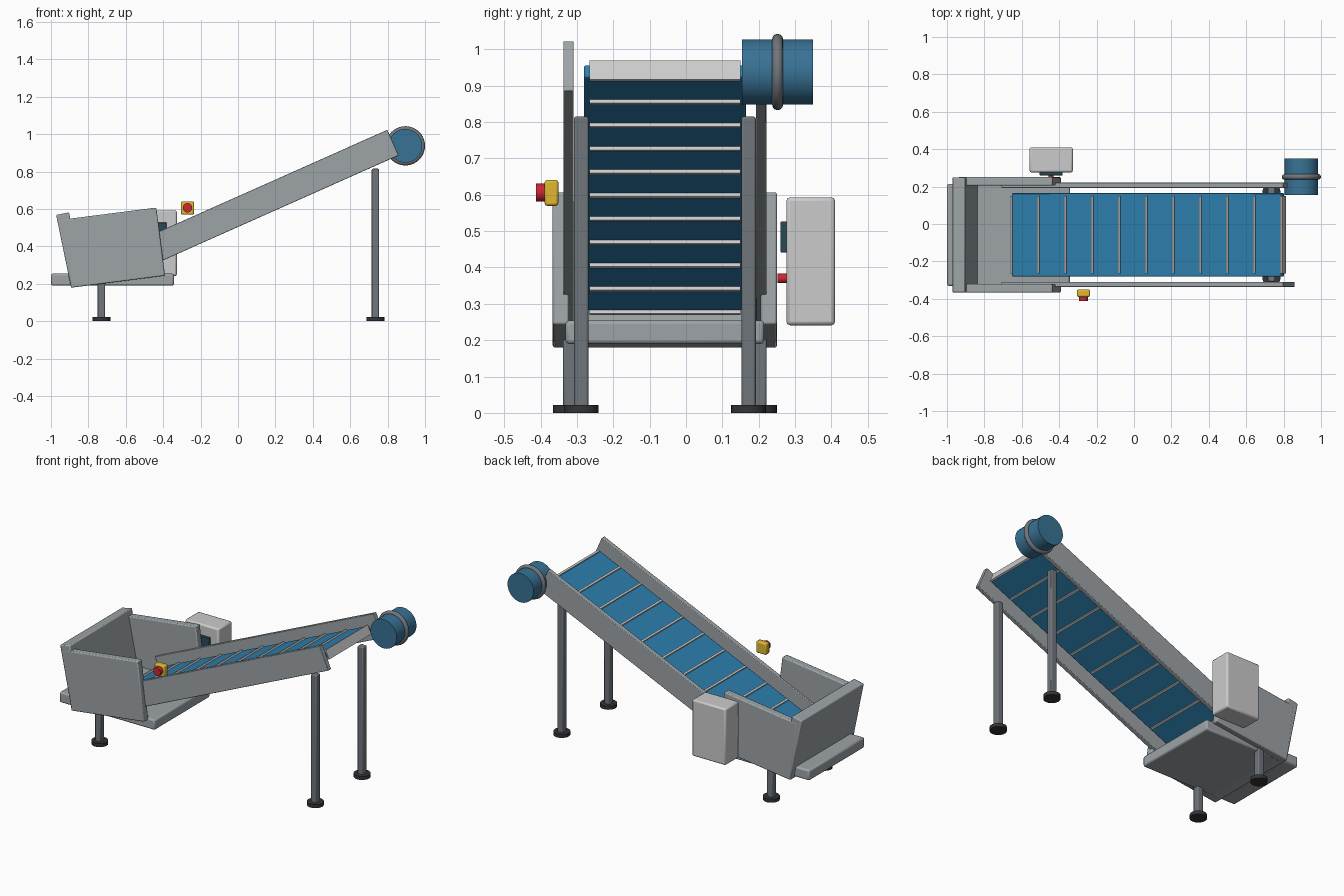
import bpy
from math import radians, cos, sin, pi
from mathutils import Vector

if "Cube" in bpy.data.objects:
    bpy.data.objects.remove(bpy.data.objects["Cube"])

MID = -0.058              # y of the conveyor's centre plane
TILT = radians(24)        # conveyor incline
CENTRE = Vector((0.075, MID, 0.619))


def material(name, r, g, b):
    m = bpy.data.materials.new(name)
    m.diffuse_color = (r, g, b, 1)
    m.use_nodes = True
    m.node_tree.nodes["Principled BSDF"].inputs["Base Color"].default_value = m.diffuse_color
    return m


BLUE = material("belt_blue", 0.025, 0.21, 0.42)
MOTOR = material("motor_blue", 0.04, 0.17, 0.30)
STEEL = material("steel", 0.34, 0.37, 0.39)
DARK_STEEL = material("dark_steel", 0.16, 0.18, 0.20)
RUBBER = material("rubber", 0.035, 0.035, 0.04)
PALE = material("pale_grey", 0.62, 0.62, 0.61)
SCREEN = material("screen", 0.02, 0.07, 0.09)
RED = material("red", 0.6, 0.02, 0.03)
YELLOW = material("yellow", 0.75, 0.48, 0.03)


def box(name, loc, size, mat, tilt=0.0, bevel=0.0):
    bpy.ops.mesh.primitive_cube_add(size=1, location=loc)
    o = bpy.context.object
    o.name = name
    o.scale = size
    bpy.ops.object.transform_apply(location=False, rotation=False, scale=True)
    o.rotation_euler.y = tilt
    o.data.materials.append(mat)
    if bevel:
        b = o.modifiers.new("bevel", 'BEVEL')
        b.width = bevel
        b.segments = 2
        bpy.ops.object.shade_smooth_by_angle(angle=radians(30))
    return o


def cylinder(name, loc, r, depth, mat, along_y=False, sides=32):
    bpy.ops.mesh.primitive_cylinder_add(
        vertices=sides, radius=r, depth=depth, location=loc,
        rotation=(pi / 2 if along_y else 0, 0, 0))
    o = bpy.context.object
    o.name = name
    o.data.materials.append(mat)
    bpy.ops.object.shade_smooth_by_angle(angle=radians(35))
    return o


# Inclined belt with cross slats
box("belt", CENTRE, (1.58, 0.445, 0.037), BLUE, -TILT, 0.005)
for i in range(11):
    d = (i - 5) * 0.158
    loc = CENTRE + Vector((d * cos(TILT), 0, d * sin(TILT)))
    box(f"belt_slat_{i + 1}", loc, (0.012, 0.415, 0.058), PALE, -TILT)

# Mirrored pairs: rails, hopper sides, legs with feet
for side, s in (("front", -1), ("back", 1)):
    box(f"{side}_rail", CENTRE + Vector((0, s * 0.265, 0)),
        (1.65, 0.028, 0.15), STEEL, -TILT, 0.003)
    box(f"{side}_hopper_side", (-0.665, MID + s * 0.286, 0.393),
        (0.507, 0.045, 0.367), STEEL, -radians(7.3), 0.006)
    for end, x, y, top in (("tall", 0.735, 0.23, 0.815),
                           ("short", -0.73, 0.26, 0.21)):
        box(f"{side}_{end}_leg", (x, MID + s * y, (top + 0.015) / 2),
            (0.04, 0.04, top - 0.015), DARK_STEEL, 0, 0.006)
        cylinder(f"{side}_{end}_foot", (x, MID + s * y, 0.011),
                 0.048, 0.022, RUBBER, sides=24)

# Hopper back panel and base tray
box("hopper_back", (-0.898, MID, 0.38), (0.07, 0.615, 0.398),
    STEEL, -radians(11.6), 0.006)
box("hopper_base", (-0.671, MID, 0.222), (0.657, 0.546, 0.065),
    STEEL, 0, 0.01)

# Drive motor: soft-shaded drum with a round band
drum = cylinder("motor", (0.895, 0.252, 0.9375), 0.09, 0.195, MOTOR, True)
bpy.ops.object.shade_smooth()
bpy.ops.mesh.primitive_torus_add(
    location=(0.895, 0.252, 0.9375), rotation=(pi / 2, 0, 0),
    major_radius=0.09, minor_radius=0.015,
    major_segments=40, minor_segments=12)
band = bpy.context.object
band.name = "motor_band"
band.data.materials.append(DARK_STEEL)
bpy.ops.object.shade_smooth()

# Control cabinet with screen and button
box("control_cabinet", (-0.443, 0.343, 0.417), (0.232, 0.134, 0.352),
    PALE, 0, 0.01)
box("control_screen", (-0.443, 0.27, 0.484), (0.122, 0.02, 0.086),
    SCREEN, 0, 0.003)
cylinder("control_button", (-0.443, 0.264, 0.37), 0.013, 0.024, RED, True, 20)

# Emergency stop
box("stop_housing", (-0.27, -0.37, 0.605), (0.07, 0.038, 0.071),
    YELLOW, 0, 0.007)
cylinder("stop_button", (-0.27, -0.399, 0.606), 0.025, 0.028, RED, True, 24)
